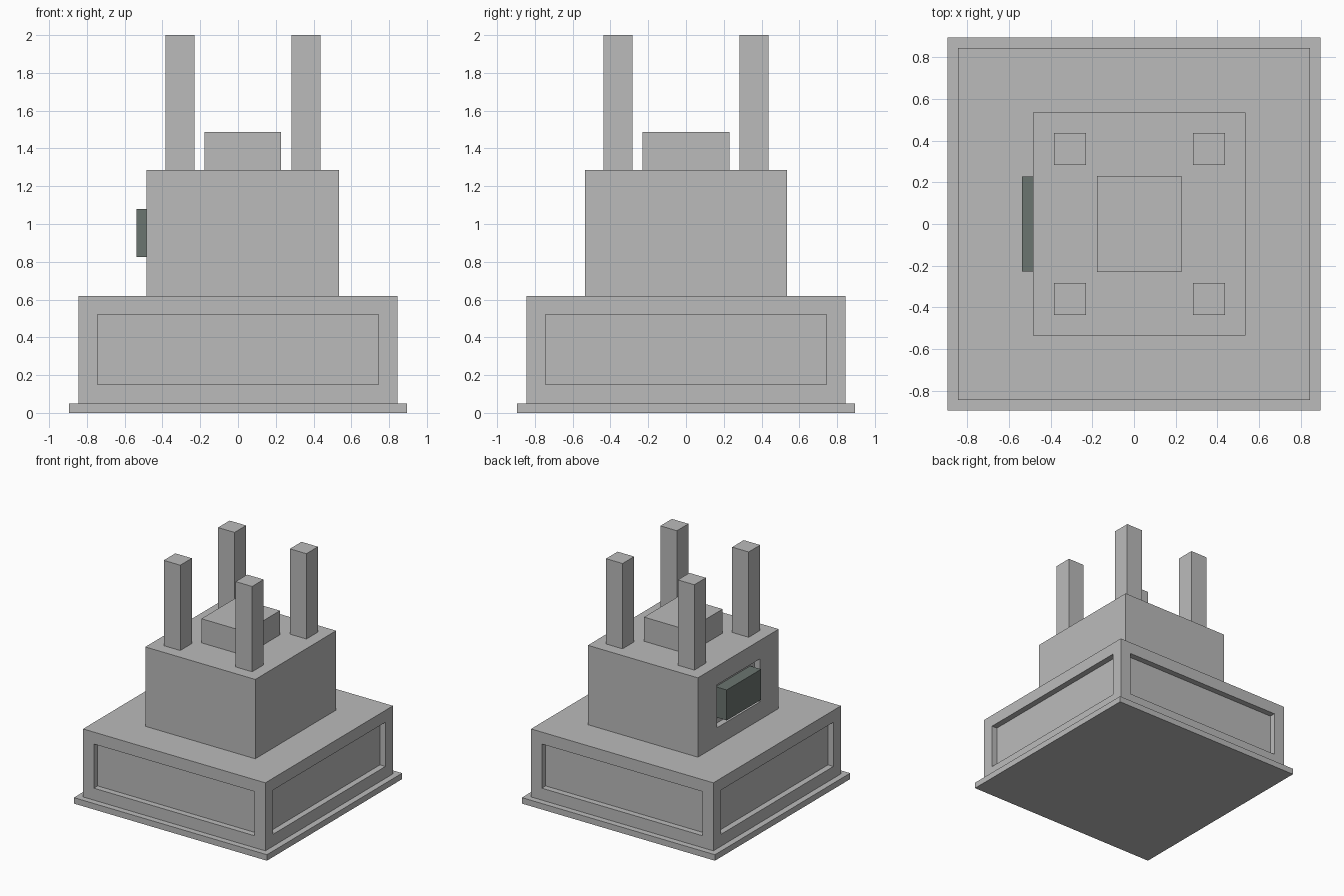
import bpy
import bmesh
from mathutils import Vector

cube = bpy.data.objects.get("Cube")
if cube:
    bpy.data.objects.remove(cube, do_unlink=True)


def make_material(name, rgb):
    m = bpy.data.materials.new(name)
    m.use_nodes = True
    m.diffuse_color = (*rgb, 1)
    m.node_tree.nodes["Principled BSDF"].inputs["Base Color"].default_value = (*rgb, 1)
    return m


GREY = make_material("light grey", (0.497, 0.497, 0.497))
DARK = make_material("dark green grey", (0.147, 0.178, 0.162))


def box(name, lo, hi, mat=GREY, panels=()):
    """Box from corner to corner; panels lists (side, side margin, bottom margin, top margin, depth)."""
    bm = bmesh.new()
    bmesh.ops.create_cube(bm, size=1)
    lo, hi = Vector(lo), Vector(hi)
    for v in bm.verts:
        v.co = [lo[i] + (v.co[i] + 0.5) * (hi[i] - lo[i]) for i in range(3)]
    for side, margin, bottom, top, depth in panels:
        side = Vector(side)
        bm.normal_update()
        face = max(bm.faces, key=lambda f: (round(f.normal.dot(side), 3), f.calc_area()))
        # Inset a frame, then push the inner face in with straight walls
        bmesh.ops.inset_individual(bm, faces=[face], thickness=0.04)
        axis = 1 if abs(side.x) > 0.5 else 0
        mid = face.calc_center_median()
        for v in face.verts:
            v.co.z = lo.z + bottom if v.co.z < mid.z else hi.z - top
            v.co[axis] = lo[axis] + margin if v.co[axis] < mid[axis] else hi[axis] - margin
        floor = bmesh.ops.extrude_discrete_faces(bm, faces=[face])["faces"][0]
        for v in floor.verts:
            v.co -= side * depth
    bm.normal_update()
    mesh = bpy.data.meshes.new(name)
    bm.to_mesh(mesh)
    bm.free()
    mesh.materials.append(mat)
    obj = bpy.data.objects.new(name, mesh)
    bpy.context.collection.objects.link(obj)
    return obj


# Plinth and base with a recessed panel on each side
box("plinth", (-0.895, -0.895, 0), (0.895, 0.895, 0.05))
sides = [(1, 0, 0), (-1, 0, 0), (0, 1, 0), (0, -1, 0)]
box("base", (-0.845, -0.845, 0.05), (0.845, 0.845, 0.62),
    panels=[(s, 0.10, 0.10, 0.10, 0.05) for s in sides])

# Main body with a recess holding the dark display block
box("body", (-0.485, -0.535, 0.62), (0.535, 0.535, 1.285),
    panels=[((-1, 0, 0), 0.25, 0.15, 0.155, 0.05)])
box("display", (-0.537, -0.228, 0.825), (-0.435, 0.228, 1.08), DARK)

# Centre block and four corner posts
box("centre_block", (-0.178, -0.23, 1.285), (0.228, 0.23, 1.487))
for xn, x in (("right", -0.383), ("left", 0.283)):
    for yn, y in (("front", -0.436), ("back", 0.283)):
        box(f"{yn}_{xn}_post", (x, y, 1.285), (x + 0.153, y + 0.153, 2.0))
